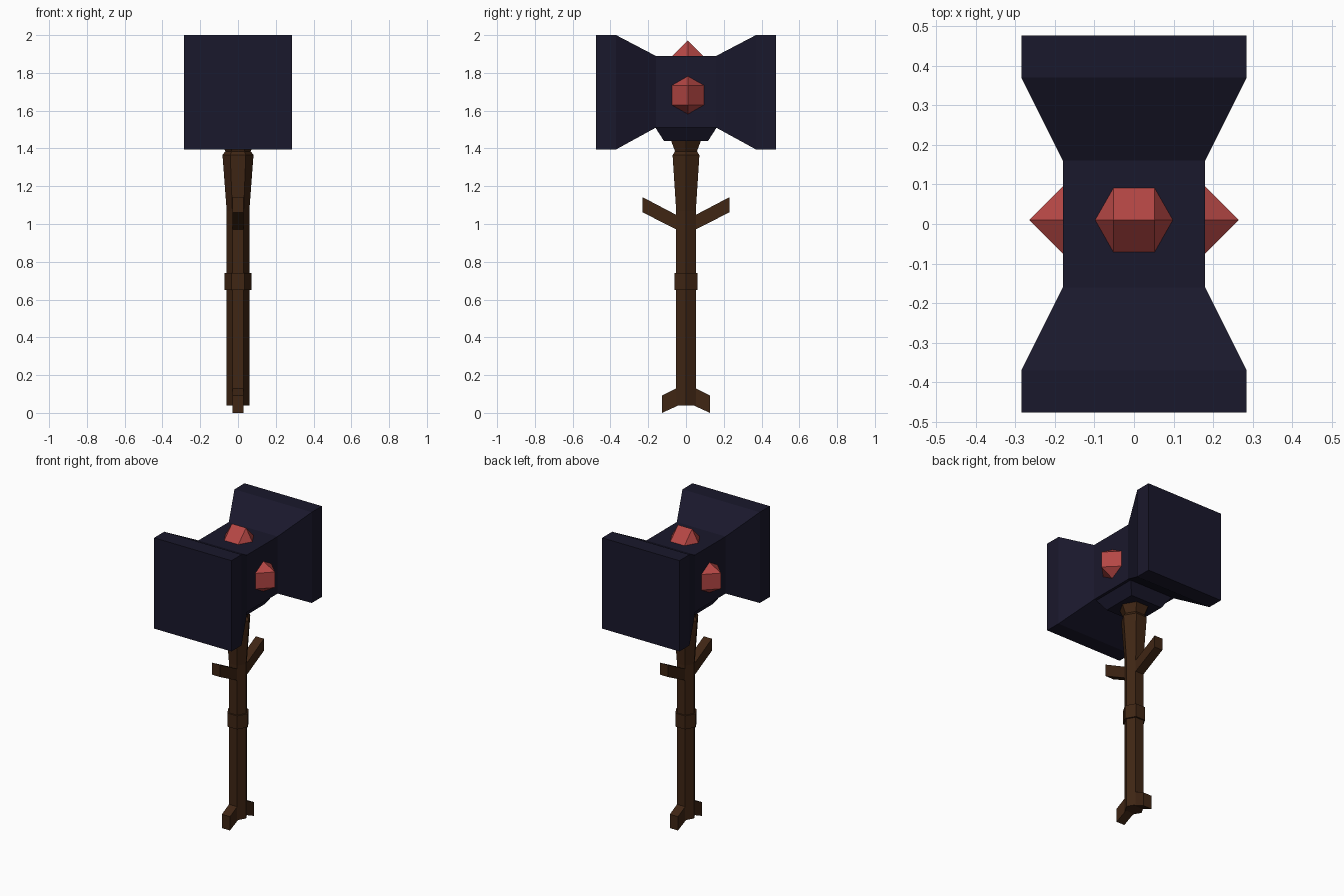
import bpy, bmesh
from math import cos, sin, pi

if "Cube" in bpy.data.objects:
    bpy.data.objects.remove(bpy.data.objects["Cube"])


def material(name, rgb):
    m = bpy.data.materials.new(name)
    m.diffuse_color = (*rgb, 1)
    m.use_nodes = True
    m.node_tree.nodes["Principled BSDF"].inputs["Base Color"].default_value = m.diffuse_color
    return m


IRON = material("dark_iron", (0.010, 0.009, 0.025))
WOOD = material("dark_wood", (0.050, 0.019, 0.007))
RUBY = material("red_gem", (0.46, 0.062, 0.058))


def loft(name, rings, mat):
    """Skin matching rings of points into a closed, flat-shaded solid."""
    bm = bmesh.new()
    loops = [[bm.verts.new(p) for p in ring] for ring in rings]
    n = len(loops[0])
    for a, b in zip(loops, loops[1:]):
        for i in range(n):
            j = (i + 1) % n
            bm.faces.new((a[i], a[j], b[j], b[i]))
    bm.faces.new(loops[0])
    bm.faces.new(loops[-1])
    # point-sized rings collapse to a single tip
    bmesh.ops.remove_doubles(bm, verts=bm.verts, dist=1e-5)
    bmesh.ops.recalc_face_normals(bm, faces=bm.faces)
    mesh = bpy.data.meshes.new(name)
    bm.to_mesh(mesh)
    bm.free()
    mesh.materials.append(mat)
    ob = bpy.data.objects.new(name, mesh)
    bpy.context.collection.objects.link(ob)
    return ob


def hexagon(r, z):
    return [(r * cos(i * pi / 3), r * sin(i * pi / 3), z) for i in range(6)]


def rect_y(y, hx, z0, z1):
    return [(-hx, y, z0), (hx, y, z0), (hx, y, z1), (-hx, y, z1)]


def rect_z(z, h):
    return [(-h, -h, z), (h, -h, z), (h, h, z), (-h, h, z)]


# hammer head: two flared striking blocks joined by a narrower waist
loft("hammer_head", [
    rect_y(-0.476, 0.285, 1.395, 2.0), rect_y(-0.37, 0.285, 1.395, 2.0),
    rect_y(-0.16, 0.18, 1.51, 1.89), rect_y(0.16, 0.18, 1.51, 1.89),
    rect_y(0.37, 0.285, 1.395, 2.0), rect_y(0.476, 0.285, 1.395, 2.0)], IRON)

# tapered socket under the head
loft("head_socket", [rect_z(1.44, 0.117), rect_z(1.512, 0.163)], IRON)

# six-sided handle, flaring near the head
loft("handle", [hexagon(r, z) for r, z in (
    (0.06, 0.04), (0.06, 1.07), (0.082, 1.365), (0.067, 1.385), (0.093, 1.445))], WOOD)
loft("grip_band", [hexagon(0.071, 0.65), hexagon(0.071, 0.74)], WOOD)

# side prongs and pommel feet, mirrored front and back
PRONG = [(0.03, 0.96), (0.23, 1.062), (0.23, 1.142), (0.03, 1.037)]
FOOT = [(0.03, 0.047), (0.127, 0.003), (0.127, 0.095), (0.03, 0.144)]
for side, s in (("front", -1), ("back", 1)):
    for part, prof in (("prong", PRONG), ("foot", FOOT)):
        loft(f"{side}_{part}", [[(x, s * y, z) for y, z in prof] for x in (-0.03, 0.03)], WOOD)


def gem(name, loc, rot):
    """Diamond-section bar along x with pointed ends."""
    r = 0.085
    rings = [[(x, k * r * cos(i * pi / 2), k * r * sin(i * pi / 2)) for i in range(4)]
             for x, k in ((-0.1, 0.01), (-0.052, 1), (0.052, 1), (0.1, 0.01))]
    ob = loft(name, rings, RUBY)
    ob.location = loc
    ob.rotation_euler = rot


# gems set in the top and both sides
gem("top_gem", (0, 0.01, 1.886), (0, 0, 0))
for side, s in (("left", -1), ("right", 1)):
    gem(f"{side}_gem", (s * 0.18, 0.01, 1.682), (0, pi / 2, 0))

# rest the feet exactly on the ground
for ob in bpy.data.objects:
    if ob.name.endswith("foot"):
        ob.location.z = -0.003
